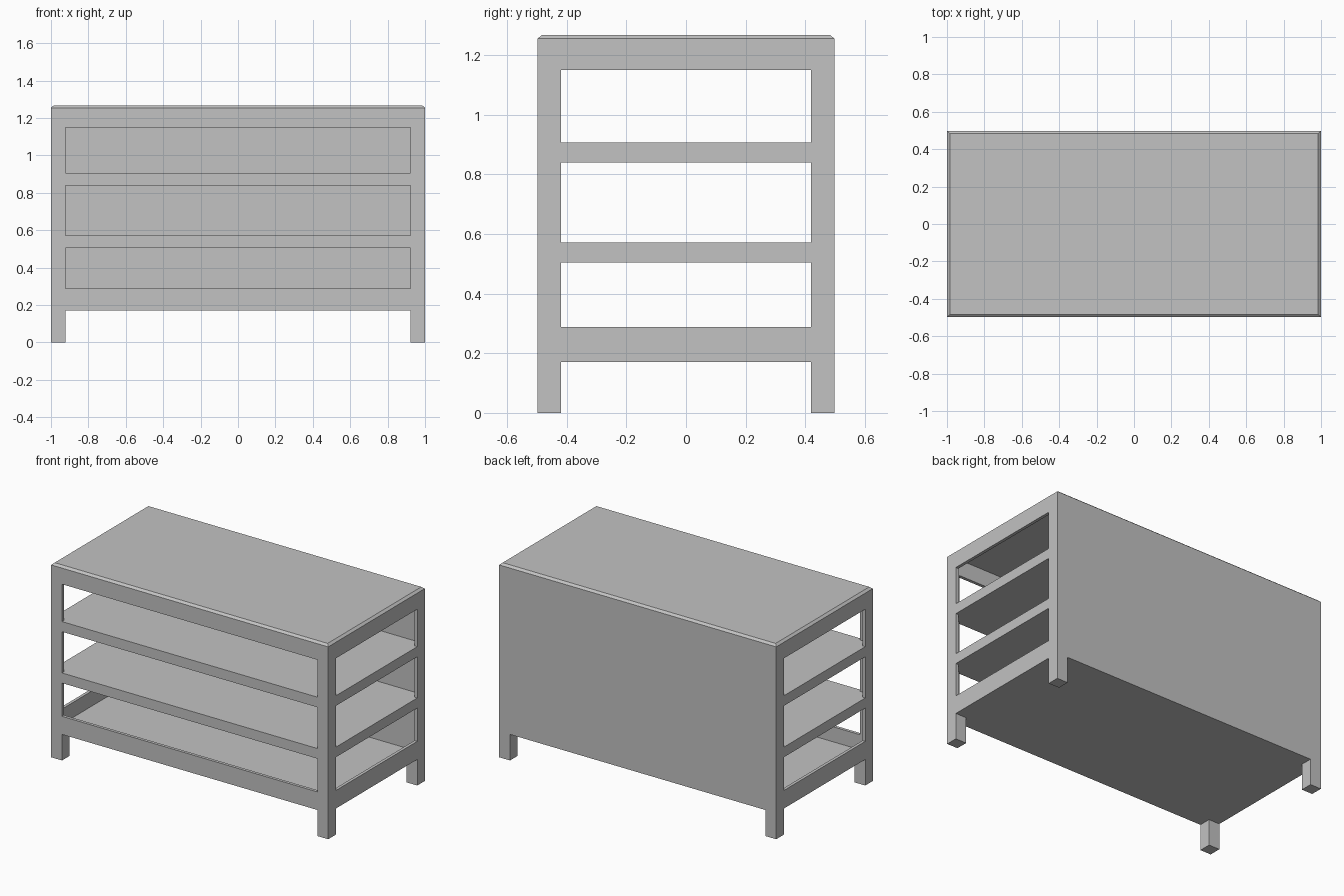
import bpy
import bmesh

cube = bpy.data.objects.get("Cube")
if cube:
    bpy.data.objects.remove(cube, do_unlink=True)

grey = bpy.data.materials.new("light_grey")
grey.use_nodes = True
grey.diffuse_color = (0.54, 0.54, 0.54, 1)
grey.node_tree.nodes["Principled BSDF"].inputs["Base Color"].default_value = grey.diffuse_color

# Overall sizes
HX, HY = 1.0, 0.498          # half width and half depth
POST = 0.078                 # width of a corner post
WALL = 0.02                  # sheet thickness
BASE, SILL, HEAD, RIM, TOP = 0.17, 0.288, 1.15, 1.255, 1.268
IX, IY = HX - POST, HY - POST


def prism(name, outline, z0, z1, inset=0.0):
    """Extrude an outline upwards; inset pulls the top edge inwards."""
    bm = bmesh.new()
    low = [bm.verts.new((x, y, z0)) for x, y in outline]
    high = [bm.verts.new((x - inset * (1 if x > 0 else -1),
                          y - inset * (1 if y > 0 else -1), z1)) for x, y in outline]
    bm.faces.new(low)
    bm.faces.new(high)
    for i in range(len(low)):
        j = (i + 1) % len(low)
        bm.faces.new((low[i], low[j], high[j], high[i]))
    bmesh.ops.recalc_face_normals(bm, faces=bm.faces)
    mesh = bpy.data.meshes.new(name)
    bm.to_mesh(mesh)
    bm.free()
    mesh.materials.append(grey)
    obj = bpy.data.objects.new(name, mesh)
    bpy.context.collection.objects.link(obj)
    return obj


def box(name, x0, x1, y0, y1, z0, z1, inset=0.0):
    return prism(name, [(x0, y0), (x1, y0), (x1, y1), (x0, y1)], z0, z1, inset)


# Folded corner posts and solid feet
for side, sx in (("left", 1), ("right", -1)):
    for end, sy in (("front", -1), ("back", 1)):
        corner = [(HX, HY), (IX, HY), (IX, HY - WALL), (HX - WALL, HY - WALL),
                  (HX - WALL, IY), (HX, IY)]
        prism(f"{end}_{side}_post", [(x * sx, y * sy) for x, y in corner], BASE, RIM)
        foot = [(HX, HY), (IX, HY), (IX, IY), (HX, IY)]
        prism(f"{end}_{side}_foot", [(x * sx, y * sy) for x, y in foot], 0, BASE)

# Rails around the openings
for level, z0, z1 in (("bottom", BASE, SILL), ("top", HEAD, RIM)):
    box(f"front_{level}_rail", -IX, IX, -HY, WALL - HY, z0, z1)
    box(f"left_{level}_rail", HX - WALL, HX, -IY, IY, z0, z1)
    box(f"right_{level}_rail", -HX, WALL - HX, -IY, IY, z0, z1)

# Closed back, floor and chamfered table top
box("back_panel", -IX, IX, HY - WALL, HY, BASE, RIM)
box("floor_panel", WALL - HX, HX - WALL, WALL - HY, HY - WALL, BASE, BASE + WALL)
box("table_top", -HX, HX, -HY, HY, RIM, TOP, 0.015)

# Shelves, notched around the posts so their edges sit flush in the openings
jx, jy = HX - WALL, HY - WALL
shelf = [(-IX, -HY), (IX, -HY), (IX, -jy), (jx, -jy), (jx, -IY), (HX, -IY),
         (HX, IY), (jx, IY), (jx, jy), (-jx, jy), (-jx, IY), (-HX, IY),
         (-HX, -IY), (-jx, -IY), (-jx, -jy), (-IX, -jy)]
for name, z in (("lower_shelf", 0.505), ("upper_shelf", 0.84)):
    prism(name, shelf, z, z + 0.066)
